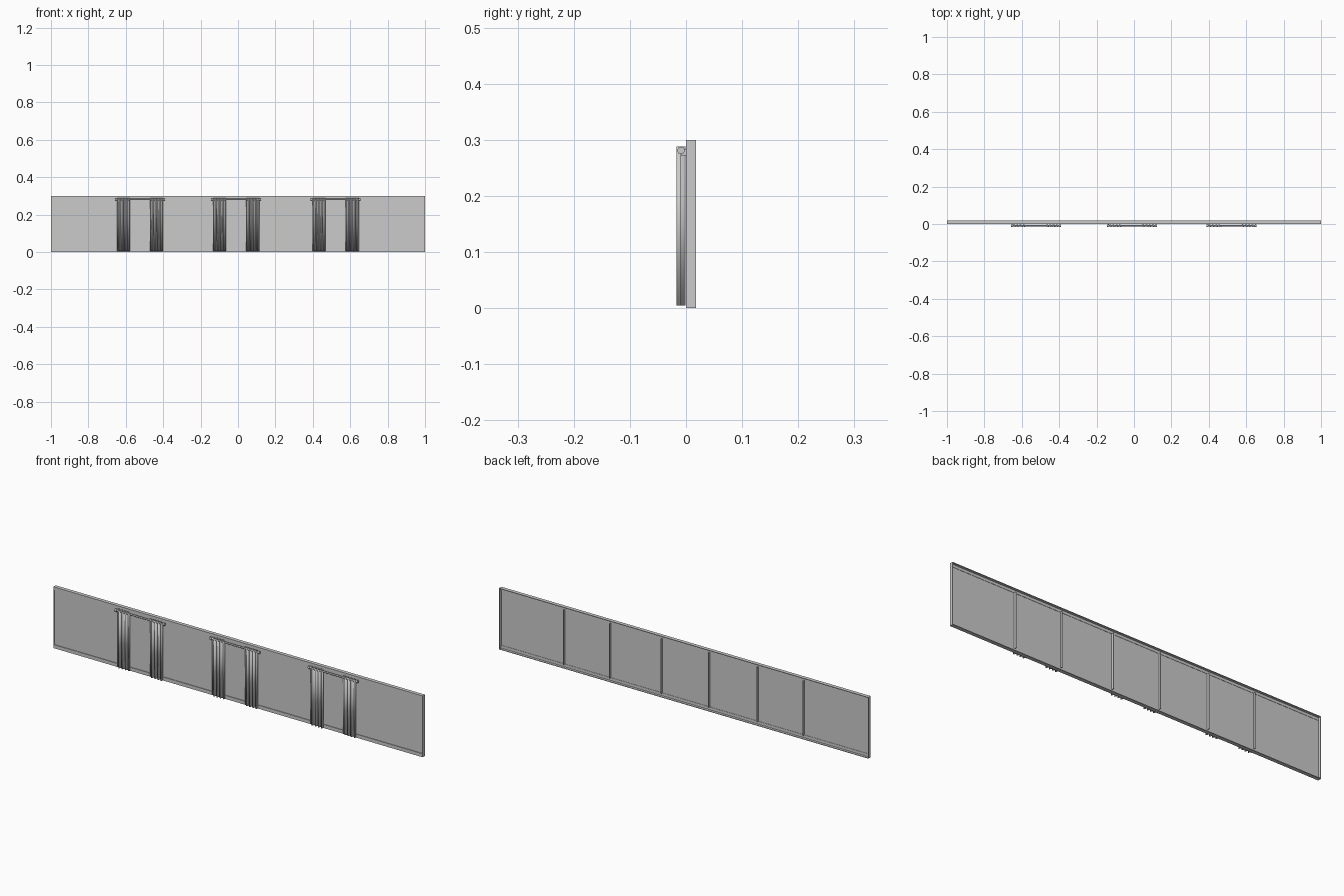
import bpy, bmesh, math
from mathutils import Matrix

if "Cube" in bpy.data.objects:
    bpy.data.objects.remove(bpy.data.objects["Cube"])

def finish(name, bm):
    bmesh.ops.recalc_face_normals(bm, faces=bm.faces)
    me = bpy.data.meshes.new(name)
    bm.to_mesh(me)
    bm.free()
    ob = bpy.data.objects.new(name, me)
    bpy.context.collection.objects.link(ob)
    return ob

def box(name, x0, x1, y0, y1, z0, z1):
    bm = bmesh.new()
    m = Matrix.Translation(((x0+x1)/2, (y0+y1)/2, (z0+z1)/2)) @ Matrix.Diagonal((x1-x0, y1-y0, z1-z0, 1))
    bmesh.ops.create_cube(bm, size=1, matrix=m)
    return finish(name, bm)

def rod(name, x0, x1, y, z, r, sides=16):
    bm = bmesh.new()
    m = Matrix.Translation(((x0+x1)/2, y, z)) @ Matrix.Rotation(math.pi/2, 4, 'Y')
    bmesh.ops.create_cone(bm, cap_ends=True, segments=sides, radius1=r, radius2=r, depth=x1-x0, matrix=m)
    for f in bm.faces:
        f.smooth = len(f.verts) == 4
    return finish(name, bm)

def drape(name, x0, x1, folds=4, steps=10):
    # pleated sheet following a wave, thickened afterwards
    bm = bmesh.new()
    prev = None
    n = folds * steps
    for i in range(n + 1):
        x = x0 + (x1 - x0) * i / n
        y = -0.009 + 0.008 * math.sin(2 * math.pi * i / steps)
        pair = [bm.verts.new((x, y, z)) for z in (0.005, 0.288)]
        if prev:
            f = bm.faces.new((prev[0], pair[0], pair[1], prev[1]))
            f.smooth = True
        prev = pair
    ob = finish(name, bm)
    mod = ob.modifiers.new("thickness", 'SOLIDIFY')
    mod.thickness = 0.0016
    mod.offset = 0

# wall panel, thin outer frame and trim strips
D = 0.018
T = 0.003
box("wall_panel", -1 + T, 1 - T, 0.003, 0.005, T, 0.3 - T)
box("frame_bottom", -1, 1, 0, D, 0, T)
box("frame_top", -1, 1, 0, D, 0.3 - T, 0.3)
for side, x in (("left", -1), ("right", 1 - T)):
    box("frame_" + side, x, x + T, 0, D, T, 0.3 - T)
box("trim_bottom", -1 + T, 1 - T, 0, 0.0065, T, 0.017)
box("trim_top", -1 + T, 1 - T, 0, 0.0065, 0.284, 0.3 - T)

# upright ribs on the back
for x in (-0.645, -0.395, -0.132, 0.124, 0.403, 0.653):
    box("back_rib", x - 0.0015, x + 0.0015, 0.004, D - 0.001, 0.017, 0.285)

# three curtain sets
W, RY, RZ = 0.069, -0.009, 0.281
for c in (-0.524, -0.010, 0.522):
    rod("curtain_rod", c - 0.128, c + 0.128, RY, RZ, 0.004)
    for s in (-1, 1):
        e = c + s * 0.130
        rod("rod_finial", e - 0.004, e + 0.004, RY, RZ, 0.0065)
        b = c + s * 0.1265
        box("rod_bracket", b - 0.0015, b + 0.0015, RY, 0.004, 0.272, 0.284)
        mid = c + s * 0.0885
        drape("curtain", mid - W / 2, mid + W / 2)
        for i in range(4):
            x = mid - W / 2 + W * (i + 0.5) / 4
            rod("curtain_ring", x - 0.0015, x + 0.0015, RY, RZ, 0.006)
